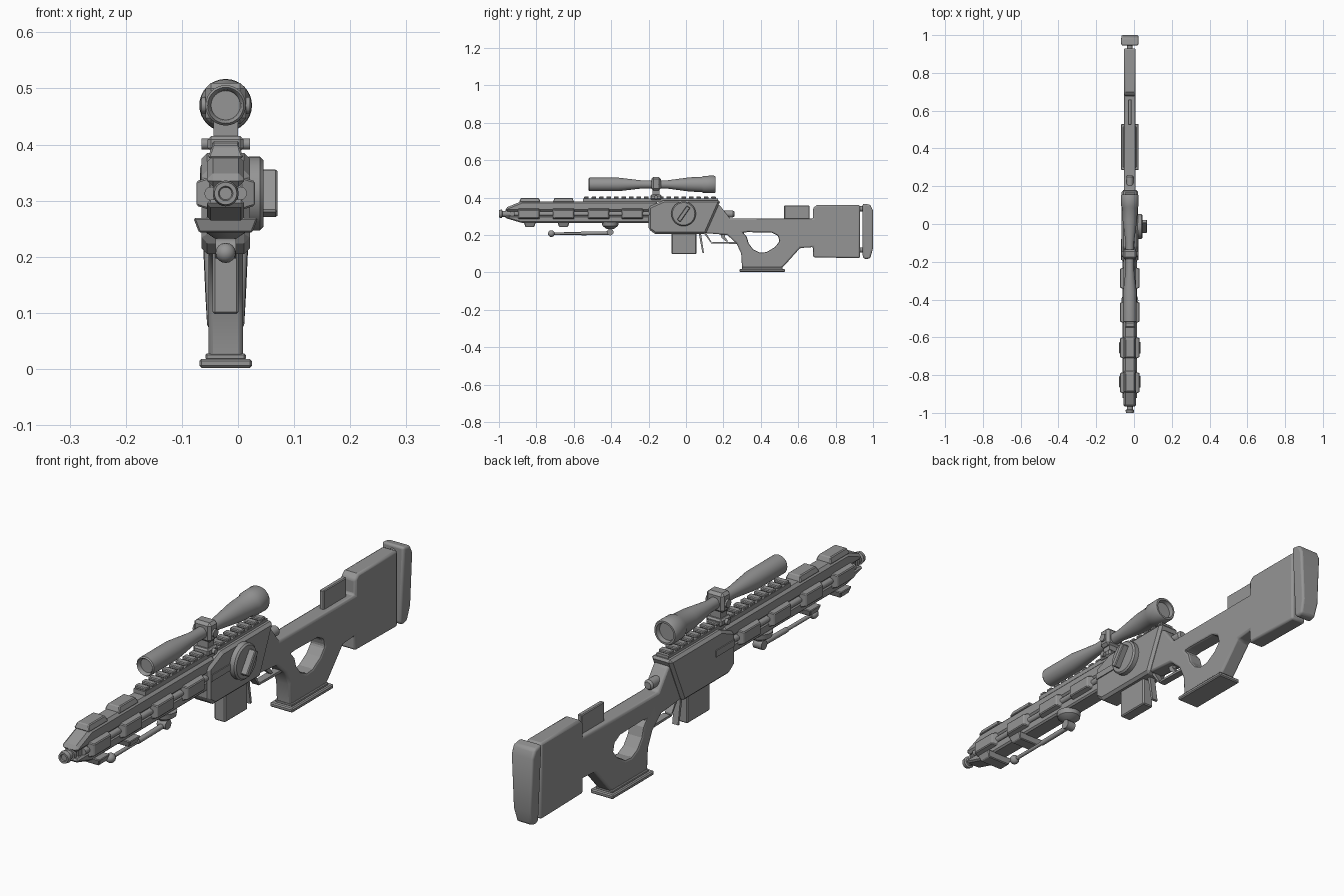
import bpy, bmesh, math
from mathutils import Matrix, Vector

if "Cube" in bpy.data.objects:
    bpy.data.objects.remove(bpy.data.objects["Cube"], do_unlink=True)

CX = -0.022  # centre plane of the rifle
grey = bpy.data.materials.new("gunmetal_grey")
grey.use_nodes = True
grey.diffuse_color = (0.3, 0.3, 0.3, 1)
grey.node_tree.nodes["Principled BSDF"].inputs["Base Color"].default_value = (0.3, 0.3, 0.3, 1)


def finish(name, bm, bevel=0.0, smooth=False, segments=1):
    bmesh.ops.recalc_face_normals(bm, faces=bm.faces)
    mesh = bpy.data.meshes.new(name)
    bm.to_mesh(mesh)
    bm.free()
    mesh.materials.append(grey)
    obj = bpy.data.objects.new(name, mesh)
    bpy.context.collection.objects.link(obj)
    if bevel:
        mod = obj.modifiers.new("bevel", 'BEVEL')
        mod.width, mod.segments = bevel, segments
        mod.limit_method, mod.angle_limit = 'ANGLE', math.radians(40)
    if smooth:
        bpy.ops.object.select_all(action='DESELECT')
        obj.select_set(True)
        bpy.context.view_layer.objects.active = obj
        bpy.ops.object.shade_smooth_by_angle(angle=math.radians(35))
    return obj


def profile(name, points, half, x=CX, bevel=0.0, **kw):
    """Side outline (y, z) extruded across the width."""
    bm = bmesh.new()
    face = bm.faces.new([bm.verts.new((x - half, y, z)) for y, z in points])
    new = bmesh.ops.extrude_face_region(bm, geom=[face])["geom"]
    bmesh.ops.translate(bm, vec=(2 * half, 0, 0),
                        verts=[v for v in new if isinstance(v, bmesh.types.BMVert)])
    return finish(name, bm, bevel, **kw)


def box(name, y0, y1, z0, z1, half, x=CX, bevel=0.0, **kw):
    return profile(name, [(y0, z0), (y1, z0), (y1, z1), (y0, z1)], half, x, bevel, **kw)


def lathe(name, rings, origin, direction=(0, 1, 0), steps=24):
    """Rings of (distance, radius) turned about a direction."""
    bm = bmesh.new()
    verts = [bm.verts.new((r, 0, d)) for d, r in rings]
    edges = [bm.edges.new(pair) for pair in zip(verts, verts[1:])]
    bmesh.ops.spin(bm, geom=verts + edges, cent=(0, 0, 0), axis=(0, 0, 1),
                   angle=math.tau, steps=steps)
    bmesh.ops.remove_doubles(bm, verts=bm.verts, dist=0.0002)
    turn = Vector((0, 0, 1)).rotation_difference(Vector(direction)).to_matrix().to_4x4()
    bm.transform(Matrix.Translation(origin) @ turn)
    return finish(name, bm, smooth=True)


def rod(name, start, end, radius, steps=12):
    path = Vector(end) - Vector(start)
    n = path.length
    return lathe(name, [(0, 0), (0, radius), (n, radius), (n, 0)], start, path, steps)


def ball(name, centre, radius):
    arc = [(-radius * math.cos(math.pi * i / 8), radius * math.sin(math.pi * i / 8)) for i in range(9)]
    return lathe(name, arc, centre, steps=16)


def pad(name, centre, axis, length, base, height):
    """Raised block with sloped sides, pointing along axis."""
    bm = bmesh.new()
    bmesh.ops.create_cube(bm, size=1)
    for v in bm.verts:
        top = v.co.z > 0
        v.co = (v.co.x * (base - 0.016 * top), v.co.y * (length - 0.02 * top), height * top)
    turn = Vector((0, 0, 1)).rotation_difference(Vector(axis)).to_matrix().to_4x4()
    bm.transform(Matrix.Translation(centre) @ turn)
    return finish(name, bm, 0.003)


# Barrel and muzzle
lathe("barrel", [(-0.995, 0), (-0.995, 0.011), (-1, 0.013), (-1, 0.02), (-0.985, 0.023),
                 (-0.982, 0.016), (-0.965, 0.016), (-0.965, 0.022), (-0.95, 0.022),
                 (-0.95, 0.016), (-0.2, 0.016), (-0.2, 0)], (CX, 0, 0.313))

# Shroud in two halves with a grooved core between them
profile("upper_shroud", [(-0.965, 0.325), (-0.15, 0.325), (-0.15, 0.38), (-0.88, 0.38),
                         (-0.965, 0.345)], 0.033, bevel=0.01)
profile("lower_shroud", [(-0.965, 0.302), (-0.965, 0.29), (-0.88, 0.265), (-0.15, 0.265),
                         (-0.15, 0.302)], 0.033, bevel=0.01)
box("shroud_core", -0.94, -0.15, 0.29, 0.34, 0.022)
for side in (-1, 1):
    rod("side_rod", (CX + side * 0.026, -0.92, 0.313), (CX + side * 0.026, -0.15, 0.313), 0.012)
    for y in (-0.84, -0.655, -0.467, -0.287):
        bm_pad = pad("side_pad", (CX + side * 0.026, y, 0.313), (side, 0, 0), 0.12, 0.06, 0.026)
for y in (-0.835, -0.655):
    pad("top_pad", (CX, y, 0.376), (0, 0, 1), 0.115, 0.064, 0.022)
    pad("bottom_pad", (CX, y, 0.269), (0, 0, -1), 0.115, 0.064, 0.026)

# Receiver
profile("receiver", [(-0.2, 0.23), (-0.165, 0.205), (0.105, 0.205), (0.185, 0.385),
                     (-0.12, 0.385), (-0.2, 0.35)], 0.043, bevel=0.01)
for side in (-1, 1):
    box("receiver_slot_plate", -0.19, -0.08, 0.301, 0.325, 0.004, x=CX + side * 0.043)
box("magazine", -0.077, 0.056, 0.098, 0.22, 0.023, bevel=0.004)
profile("magazine_catch", [(0.068, 0.21), (0.08, 0.21), (0.096, 0.105), (0.088, 0.103)], 0.012)

# Top rail with teeth
box("rail", -0.55, 0.17, 0.375, 0.395, 0.024)
for i in range(18):
    box("rail_tooth", -0.545 + i * 0.04, -0.52 + i * 0.04, 0.394, 0.406, 0.024, bevel=0.003)

# Dial with a slanted grip bar
lathe("dial", [(0, 0), (0, 0.066), (0.02, 0.066), (0.026, 0.06), (0.026, 0)],
      (0.019, -0.013, 0.313), (1, 0, 0), 32)
slant = math.radians(55)
along = Vector((math.cos(slant), math.sin(slant)))
across = Vector((-along.y, along.x))
profile("dial_bar", [Vector((-0.013, 0.313)) + along * a * 0.046 + across * b * 0.011
                     for a, b in ((-1, -1), (1, -1), (1, 1), (-1, 1))], 0.014, x=0.056, bevel=0.003)

# Bolt handle
lathe("bolt", [(0.12, 0), (0.12, 0.013), (0.2, 0.013), (0.205, 0.018), (0.25, 0.019),
               (0.258, 0.013), (0.258, 0)], (CX, 0, 0.312))

# Trigger and guard
guard = [(0.095, 0.21), (0.135, 0.155), (0.27, 0.152)]
for (y0, z0), (y1, z1) in zip(guard, guard[1:]):
    profile("trigger_guard", [(y0, z0), (y1, z1), (y1, z1 + 0.01), (y0 + 0.008, z0 + 0.008)], 0.014)
profile("trigger", [(0.18, 0.22), (0.21, 0.22), (0.208, 0.19), (0.225, 0.166), (0.213, 0.166),
                    (0.19, 0.185)], 0.008)

# Thumbhole stock
stock = profile("stock", [(0.1, 0.21), (0.22, 0.2), (0.27, 0.155), (0.295, 0.1), (0.3, 0.02),
                          (0.51, 0.02), (0.525, 0.035), (0.61, 0.13), (0.68, 0.135), (0.68, 0.08),
                          (0.93, 0.076), (0.93, 0.36), (0.7, 0.36), (0.68, 0.345), (0.68, 0.287),
                          (0.235, 0.287), (0.18, 0.36), (0.14, 0.36)], 0.031,
                bevel=0.008, segments=2, smooth=True)
hole = profile("thumbhole_cutter", [(0.305, 0.213), (0.33, 0.215), (0.46, 0.212), (0.492, 0.195),
                                    (0.5, 0.165), (0.475, 0.135), (0.43, 0.108), (0.395, 0.105),
                                    (0.36, 0.122), (0.335, 0.155), (0.325, 0.19)], 0.1)
hole.hide_render = True
hole.hide_set(True)
cut = stock.modifiers.new("thumbhole", 'BOOLEAN')
cut.object, cut.solver = hole, 'EXACT'
stock.modifiers.move(len(stock.modifiers) - 1, 0)
box("grip_base", 0.285, 0.53, 0.002, 0.018, 0.047, bevel=0.004)
box("grip_collar", 0.3, 0.515, 0.016, 0.028, 0.036, bevel=0.003)
box("cheek_rest", 0.525, 0.66, 0.28, 0.357, 0.009, bevel=0.003)

# Butt pad, narrower at the bottom
for z in (0.34, 0.12):
    rod("butt_post", (CX, 0.92, z), (CX, 0.96, z), 0.014)
butt = profile("butt_pad", [(0.945, 0.08), (0.96, 0.07), (0.985, 0.075), (1, 0.13), (1, 0.33),
                            (0.985, 0.362), (0.945, 0.368)], 0.046,
               bevel=0.014, segments=3, smooth=True)
for v in butt.data.vertices:
    v.co.x = CX + (v.co.x - CX) * (0.7 + 0.3 * min(1, (v.co.z - 0.07) / 0.15))

# Folded support leg
lathe("leg_mount", [(0, 0), (0, 0.045), (0.02, 0.042), (0.035, 0.02), (0.035, 0)],
      (CX, -0.405, 0.268), (0, 0, -1))
rod("leg_pivot", (CX - 0.018, -0.405, 0.215), (CX + 0.018, -0.405, 0.215), 0.018)
rod("leg_rod", (CX, -0.405, 0.21), (CX, -0.56, 0.208), 0.01)
rod("leg_tip", (CX, -0.55, 0.208), (CX, -0.72, 0.207), 0.007)
ball("leg_foot", (CX, -0.72, 0.207), 0.018)

# Scope
lathe("scope", [(-0.505, 0), (-0.505, 0.026), (-0.515, 0.028), (-0.52, 0.032), (-0.515, 0.036),
                (-0.36, 0.036), (-0.24, 0.022), (-0.1, 0.022), (0.02, 0.038), (0.085, 0.041),
                (0.095, 0.046), (0.15, 0.047), (0.157, 0.043), (0.157, 0.036), (0.14, 0.033),
                (0.14, 0)], (CX, 0, 0.47), steps=32)
box("scope_clamp", -0.185, -0.135, 0.437, 0.51, 0.036, bevel=0.01)
box("scope_neck", -0.178, -0.142, 0.4, 0.45, 0.022)
box("scope_foot", -0.19, -0.13, 0.388, 0.415, 0.032, bevel=0.006)
rod("clamp_screw", (CX - 0.043, -0.16, 0.47), (CX + 0.043, -0.16, 0.47), 0.015)
rod("foot_screw", (CX - 0.043, -0.16, 0.401), (CX + 0.043, -0.16, 0.401), 0.01)
